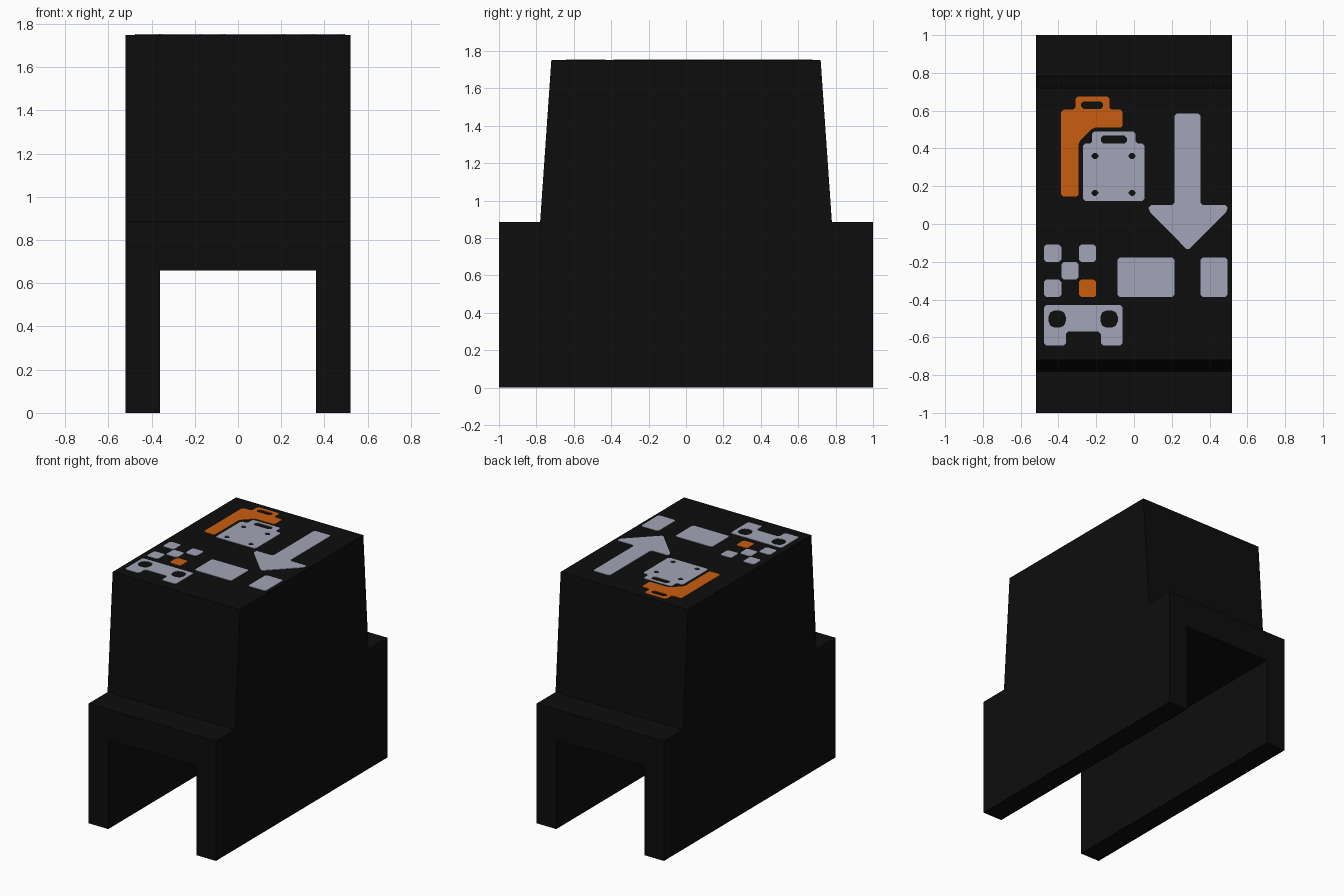
import bpy, bmesh
from mathutils import Vector

if "Cube" in bpy.data.objects:
    bpy.data.objects.remove(bpy.data.objects["Cube"])

TOP = 1.75


def material(name, rgb):
    m = bpy.data.materials.new(name)
    m.diffuse_color = (*rgb, 1)
    m.use_nodes = True
    m.node_tree.nodes["Principled BSDF"].inputs["Base Color"].default_value = m.diffuse_color
    return m


BLACK = material("matte black", (0.004, 0.004, 0.004))
GREY = material("pale blue grey", (0.36, 0.375, 0.475))
ORANGE = material("orange", (0.59, 0.11, 0.005))


def prism(name, profile, half_x, mat):
    """Extrude a (y, z) profile along x."""
    bm = bmesh.new()
    face = bm.faces.new([bm.verts.new((-half_x, y, z)) for y, z in profile])
    ext = bmesh.ops.extrude_face_region(bm, geom=[face])
    verts = [v for v in ext["geom"] if isinstance(v, bmesh.types.BMVert)]
    bmesh.ops.translate(bm, verts=verts, vec=(2 * half_x, 0, 0))
    bmesh.ops.recalc_face_normals(bm, faces=bm.faces)
    me = bpy.data.meshes.new(name)
    bm.to_mesh(me)
    bm.free()
    me.materials.append(mat)
    ob = bpy.data.objects.new(name, me)
    bpy.context.collection.objects.link(ob)
    return ob


def rect(x0, x1, y0, y1):
    return [(x0, y0), (x1, y0), (x1, y1), (x0, y1)]


def chamfer(pts, r):
    """Cut every corner of a loop by r."""
    out = []
    for i, p in enumerate(pts):
        p = Vector(p)
        for q in (pts[i - 1], pts[(i + 1) % len(pts)]):
            d = Vector(q) - p
            out.append(p + d.normalized() * min(r, d.length * 0.45))
    return out


def plate(name, mat, *loops, r=0.012):
    """Thin marking on the top face; inner loops become holes."""
    cu = bpy.data.curves.new(name, 'CURVE')
    cu.dimensions = '2D'
    cu.fill_mode = 'BOTH'
    cu.extrude = 0.002
    for loop in loops:
        pts = chamfer(loop, r)
        sp = cu.splines.new('POLY')
        sp.points.add(len(pts) - 1)
        for sp_pt, p in zip(sp.points, pts):
            sp_pt.co = (p.x, p.y, 0, 1)
        sp.use_cyclic_u = True
    cu.materials.append(mat)
    ob = bpy.data.objects.new(name, cu)
    ob.location.z = TOP + 0.001
    bpy.context.collection.objects.link(ob)
    bpy.ops.object.select_all(action='DESELECT')
    ob.select_set(True)
    bpy.context.view_layer.objects.active = ob
    bpy.ops.object.convert(target='MESH')
    return ob


# Housing: stepped, slightly tapering block with a tunnel from front to back
half = [(1, 0), (1, 0.885), (0.78, 0.885), (0.72, TOP)]
body = prism("tunnel_housing", half + [(-y, z) for y, z in reversed(half)], 0.52, BLACK)
cutter = prism("tunnel_cutter", rect(-1.2, 1.2, -0.2, 0.66), 0.36, BLACK)
cutter.hide_render = True
mod = body.modifiers.new("tunnel", 'BOOLEAN')
mod.operation = 'DIFFERENCE'
mod.solver = 'EXACT'
mod.object = cutter
bpy.context.view_layer.objects.active = body
bpy.ops.object.modifier_apply(modifier=mod.name)
bpy.data.objects.remove(cutter)

# Rear suitcase pictogram with handle
plate("rear_suitcase_marking", ORANGE,
      [(-0.386, 0.145), (-0.293, 0.145), (-0.293, 0.435), (-0.217, 0.51), (-0.06, 0.51),
       (-0.06, 0.605), (-0.13, 0.605), (-0.13, 0.675), (-0.31, 0.675), (-0.31, 0.605),
       (-0.386, 0.605)],
      rect(-0.28, -0.163, 0.61, 0.648))

# Front suitcase pictogram with handle slot and four rivet holes
rivets = [rect(x - 0.018, x + 0.018, y - 0.016, y + 0.016)
          for x in (-0.207, -0.01) for y in (0.165, 0.36)]
plate("front_suitcase_marking", GREY,
      [(-0.271, 0.122), (0.056, 0.122), (0.056, 0.425), (0.008, 0.425), (0.008, 0.49),
       (-0.222, 0.49), (-0.222, 0.425), (-0.271, 0.425)],
      rect(-0.175, -0.038, 0.426, 0.468), *rivets)

# Direction arrow
plate("arrow_marking", GREY,
      [(0.215, 0.585), (0.215, 0.1), (0.078, 0.1), (0.078, 0.07), (0.285, -0.14),
       (0.495, 0.07), (0.495, 0.1), (0.352, 0.1), (0.352, 0.585)])

# Checker squares, one of them orange
for i, (x, y) in enumerate([(-0.431, -0.155), (-0.246, -0.155), (-0.339, -0.248),
                            (-0.431, -0.341), (-0.246, -0.341)]):
    plate(f"checker_square_{i + 1}", ORANGE if i == 4 else GREY,
          rect(x - 0.046, x + 0.046, y - 0.046, y + 0.046))

# Plain blocks
plate("wide_block_marking", GREY, rect(-0.087, 0.215, -0.387, -0.177))
plate("small_block_marking", GREY, rect(0.352, 0.495, -0.387, -0.177))

# Bridge-shaped marking with two round holes
holes = [chamfer(rect(x - 0.046, x + 0.046, -0.549, -0.457), 0.022) for x in (-0.407, -0.132)]
plate("bridge_marking", GREY,
      [(-0.477, -0.642), (-0.36, -0.642), (-0.36, -0.57), (-0.176, -0.57), (-0.176, -0.642),
       (-0.06, -0.642), (-0.06, -0.43), (-0.477, -0.43)],
      *holes)
